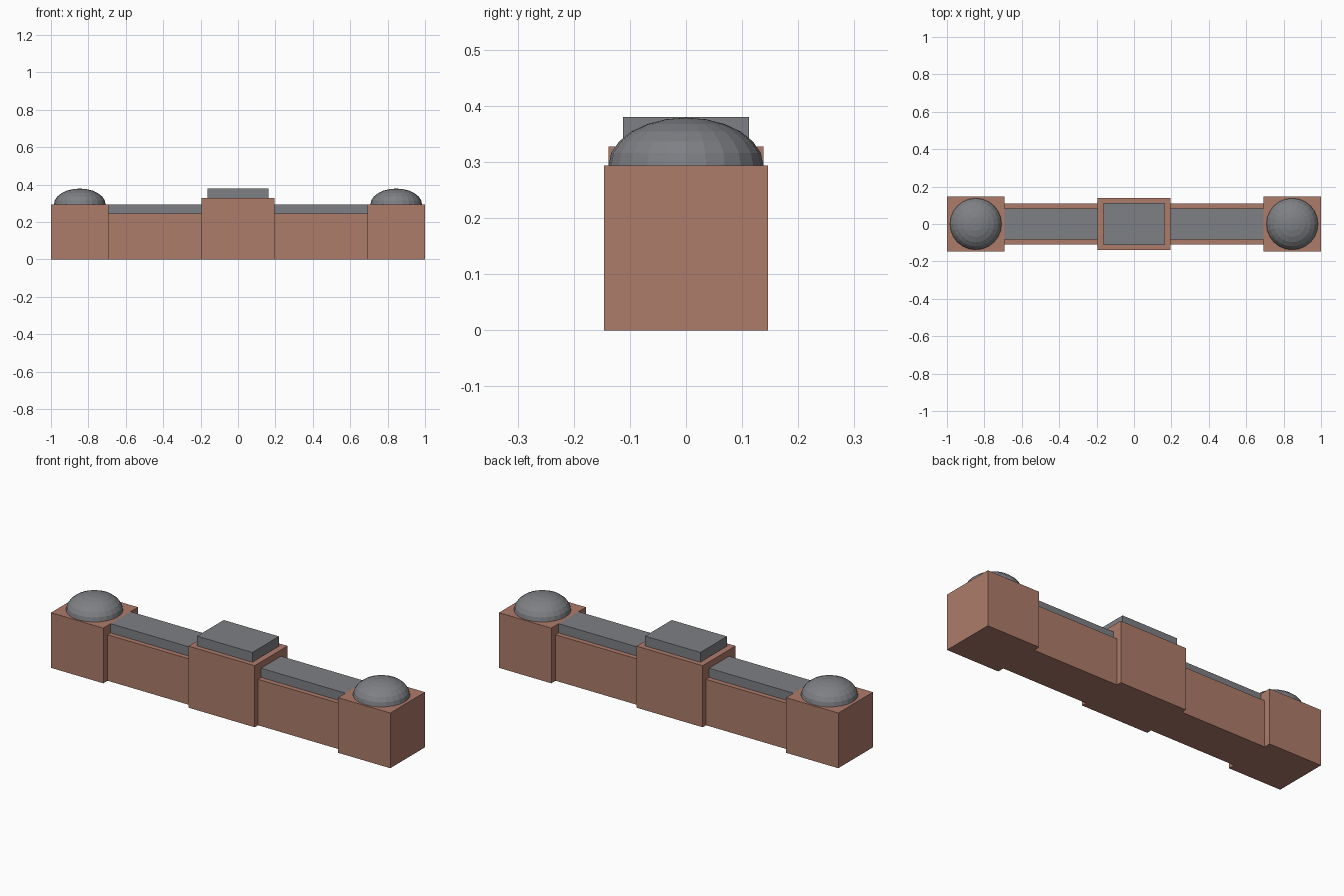
import bpy, bmesh

if "Cube" in bpy.data.objects:
    bpy.data.objects.remove(bpy.data.objects["Cube"])


def material(name, color):
    m = bpy.data.materials.new(name)
    m.diffuse_color = color
    m.use_nodes = True
    m.node_tree.nodes["Principled BSDF"].inputs["Base Color"].default_value = m.diffuse_color
    return m


BRICK = material("brick", (0.42, 0.20, 0.145, 1))
STONE = material("stone", (0.21, 0.215, 0.23, 1))


def add(name, bm, mat):
    me = bpy.data.meshes.new(name)
    bm.to_mesh(me)
    bm.free()
    me.materials.append(mat)
    ob = bpy.data.objects.new(name, me)
    bpy.context.collection.objects.link(ob)
    return ob


def box(name, x0, x1, half_y, z0, z1, mat):
    bm = bmesh.new()
    bmesh.ops.create_cube(bm, size=1)
    bmesh.ops.scale(bm, vec=(x1 - x0, 2 * half_y, z1 - z0), verts=bm.verts)
    bmesh.ops.translate(bm, vec=((x0 + x1) / 2, 0, (z0 + z1) / 2), verts=bm.verts)
    return add(name, bm, mat)


def dome(name, x, radius, z0, height, mat):
    bm = bmesh.new()
    bmesh.ops.create_uvsphere(bm, u_segments=24, v_segments=12, radius=1)
    low = [v for v in bm.verts if v.co.z < -0.01]
    bmesh.ops.delete(bm, geom=low, context='VERTS')
    rim = [e for e in bm.edges if e.is_boundary]
    bmesh.ops.contextual_create(bm, geom=rim)
    bmesh.ops.recalc_face_normals(bm, faces=bm.faces)
    bmesh.ops.scale(bm, vec=(radius, radius, height), verts=bm.verts)
    bmesh.ops.translate(bm, vec=(x, 0, z0), verts=bm.verts)
    return add(name, bm, mat)


# Central pier and its flat capstone
box("centre_pier", -0.195, 0.195, 0.138, 0, 0.328, BRICK)
box("centre_capstone", -0.163, 0.163, 0.112, 0.328, 0.38, STONE)

# Each side: end pier with dome, wall run and coping
for side, s in (("left", -1), ("right", 1)):
    inner, outer, end = 0.195 * s, 0.692 * s, 1.0 * s
    lo, hi = sorted((outer, end))
    box(f"{side}_end_pier", lo, hi, 0.146, 0, 0.294, BRICK)
    dome(f"{side}_dome", 0.846 * s, 0.138, 0.294, 0.085, STONE)
    lo, hi = sorted((inner, outer))
    box(f"{side}_wall", lo, hi, 0.11, 0, 0.245, BRICK)
    box(f"{side}_coping", lo, hi, 0.084, 0.245, 0.294, STONE)
